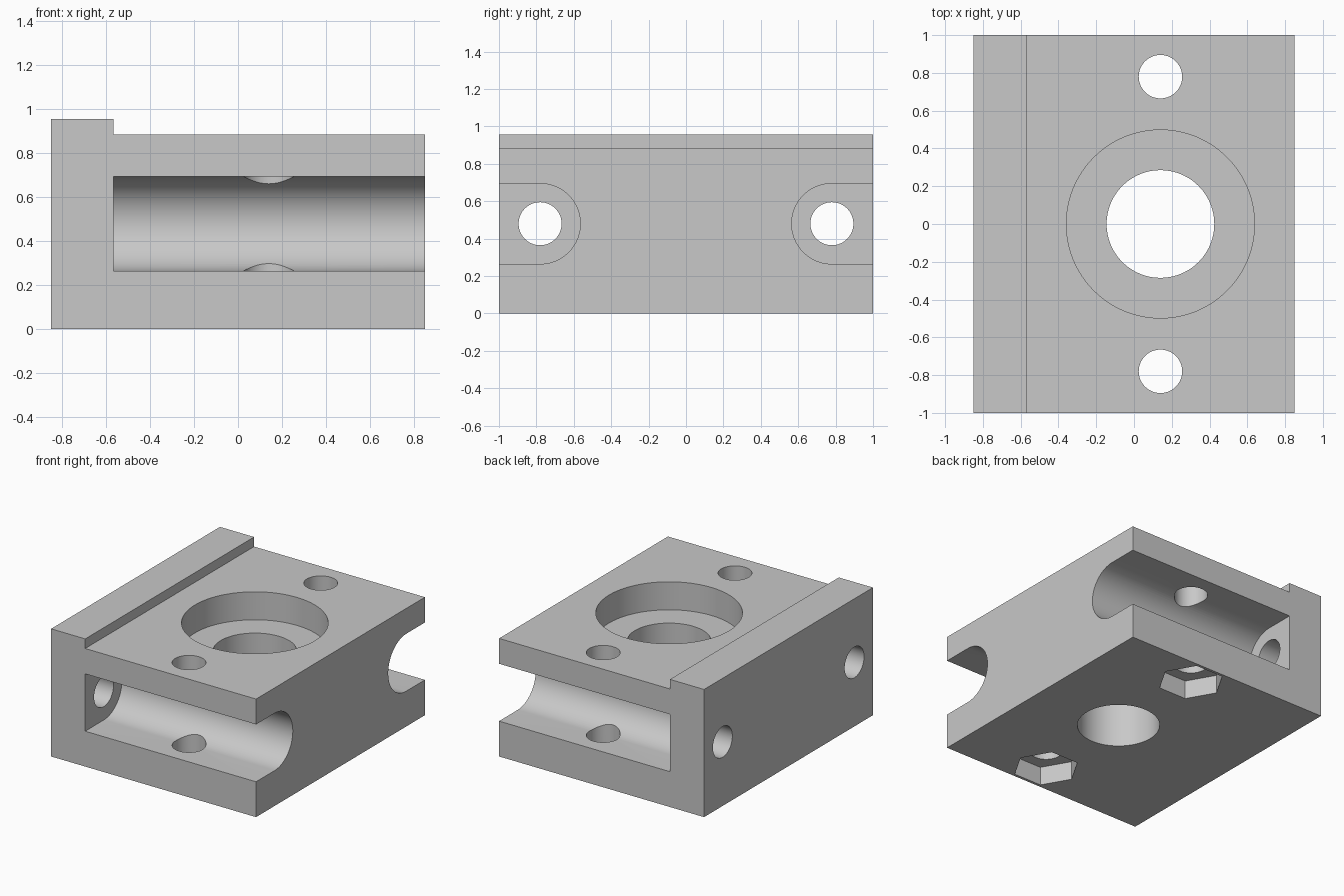
import bpy
import bmesh
import math
from mathutils import Matrix, Vector

if "Cube" in bpy.data.objects:
    bpy.data.objects.remove(bpy.data.objects["Cube"], do_unlink=True)

# Main dimensions
HALF_X, HALF_Y = 0.85, 1.0
TOP, LIP_TOP, LIP_X = 0.885, 0.957, -0.567
BORE_X, ROD_Y, ROD_Z = 0.14, 0.78, 0.48
HOLE_R, SLOT_R = 0.115, 0.215

grey = bpy.data.materials.new("plain grey")
grey.use_nodes = True
colour = (0.58, 0.58, 0.58, 1)
grey.diffuse_color = colour
grey.node_tree.nodes["Principled BSDF"].inputs["Base Color"].default_value = colour


def prism(name, points, push):
    """Extrude a closed outline along a vector."""
    bm = bmesh.new()
    face = bm.faces.new([bm.verts.new(p) for p in points])
    out = bmesh.ops.extrude_face_region(bm, geom=[face])
    moved = [v for v in out["geom"] if isinstance(v, bmesh.types.BMVert)]
    bmesh.ops.translate(bm, verts=moved, vec=push)
    bmesh.ops.recalc_face_normals(bm, faces=bm.faces)
    mesh = bpy.data.meshes.new(name)
    bm.to_mesh(mesh)
    bm.free()
    mesh.materials.append(grey)
    obj = bpy.data.objects.new(name, mesh)
    bpy.context.collection.objects.link(obj)
    return obj


def ring(centre, radius, axis, sides=64):
    """Points of a regular polygon around the x or z axis."""
    turn = Matrix.Rotation(math.pi / 2, 3, "Y") if axis == "x" else Matrix.Identity(3)
    angles = [2 * math.pi * i / sides for i in range(sides)]
    return [Vector(centre) + turn @ Vector((radius * math.cos(a), radius * math.sin(a), 0))
            for a in angles]


# Block with a raised lip along its right edge
profile = [(-HALF_X, 0), (HALF_X, 0), (HALF_X, TOP), (LIP_X, TOP),
           (LIP_X, LIP_TOP), (-HALF_X, LIP_TOP)]
block = prism("carriage_block", [(x, -HALF_Y, z) for x, z in profile], (0, 2 * HALF_Y, 0))

# Central stepped bore
cutters = [
    prism("bore_cutter", ring((BORE_X, 0, -0.1), 0.285, "z", 96), (0, 0, 1.2)),
    prism("counterbore_cutter", ring((BORE_X, 0, TOP - 0.21), 0.498, "z", 128), (0, 0, 0.5)),
]

for side in (-1, 1):
    y = side * ROD_Y
    # Round-bottomed slot open to the side and to the left end
    arc = [math.pi * (i / 40 - 0.5) for i in range(41)]
    outline = [(LIP_X, side * (ROD_Y - SLOT_R * math.cos(a)), ROD_Z + SLOT_R * math.sin(a))
               for a in arc]
    outline += [(LIP_X, side * 1.1, ROD_Z + SLOT_R), (LIP_X, side * 1.1, ROD_Z - SLOT_R)]
    cutters.append(prism("slot_cutter", outline, (1.6, 0, 0)))
    # Rod hole through the end wall
    cutters.append(prism("rod_hole_cutter", ring((-1, y, ROD_Z), HOLE_R, "x"), (0.6, 0, 0)))
    # Vertical bolt hole with a hexagonal nut pocket underneath
    cutters.append(prism("bolt_hole_cutter", ring((BORE_X, y, -0.1), HOLE_R, "z"), (0, 0, 1.2)))
    cutters.append(prism("nut_pocket_cutter", ring((BORE_X, y, -0.1), 0.23, "z", 6), (0, 0, 0.24)))

for cutter in cutters:
    cut = block.modifiers.new(cutter.name, "BOOLEAN")
    cut.operation = "DIFFERENCE"
    cut.solver = "EXACT"
    cut.object = cutter

# Bake the cuts, then drop the cutters
bpy.context.view_layer.update()
result = bpy.data.meshes.new_from_object(block.evaluated_get(bpy.context.evaluated_depsgraph_get()))
block.modifiers.clear()
block.data = result
result.name = "carriage_block"
for cutter in cutters:
    bpy.data.objects.remove(cutter, do_unlink=True)

bpy.ops.object.select_all(action="DESELECT")
block.select_set(True)
bpy.context.view_layer.objects.active = block
bpy.ops.object.shade_smooth_by_angle(angle=math.radians(30))
